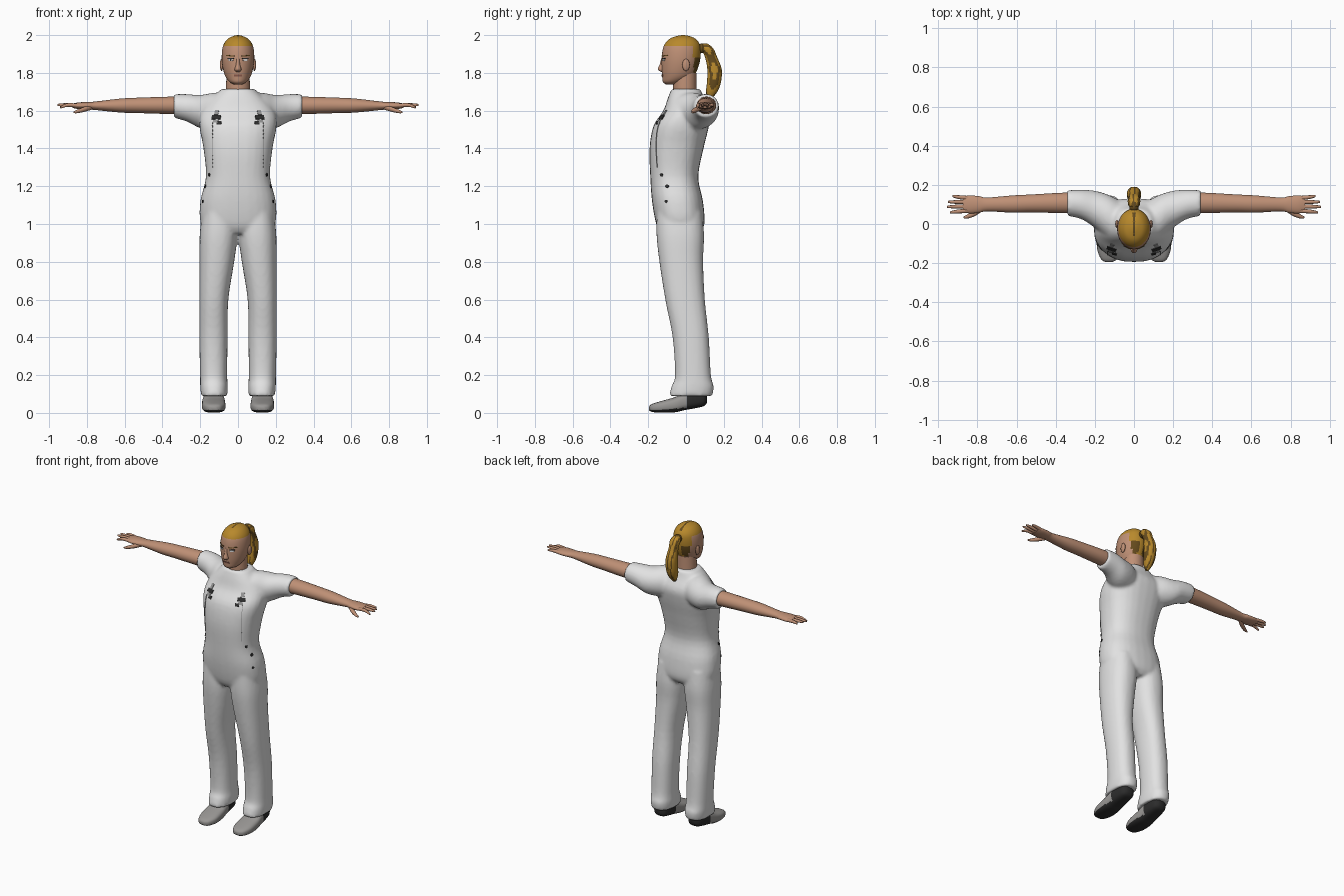
import bpy, bmesh, math
from mathutils import Matrix, Vector
from mathutils.bvhtree import BVHTree

if "Cube" in bpy.data.objects:
    bpy.data.objects.remove(bpy.data.objects["Cube"])


def material(name, r, g, b):
    m = bpy.data.materials.new(name)
    m.use_nodes = True
    m.diffuse_color = (r, g, b, 1)
    bsdf = m.node_tree.nodes["Principled BSDF"]
    bsdf.inputs["Base Color"].default_value = (r, g, b, 1)
    bsdf.inputs["Roughness"].default_value = 0.8
    return m


WHITE = material("white cloth", 0.76, 0.76, 0.76)
SKIN = material("skin", 0.52, 0.28, 0.18)
GOLD = material("golden hair", 0.48, 0.25, 0.025)
BROWN = material("dark hair", 0.13, 0.07, 0.012)
GREY = material("shoe grey", 0.32, 0.31, 0.3)
BLACK = material("black", 0.025, 0.025, 0.025)
LIP = material("lip", 0.25, 0.1, 0.07)
SEAM = material("seam grey", 0.3, 0.3, 0.3)
BOTH = (1, -1)


def finish(name, bm, *mats):
    bmesh.ops.recalc_face_normals(bm, faces=bm.faces)
    mesh = bpy.data.meshes.new(name)
    bm.to_mesh(mesh)
    bm.free()
    obj = bpy.data.objects.new(name, mesh)
    bpy.context.collection.objects.link(obj)
    for m in mats:
        mesh.materials.append(m)
    smooth(obj)
    return obj


def smooth(obj):
    bpy.ops.object.select_all(action="DESELECT")
    obj.select_set(True)
    bpy.context.view_layer.objects.active = obj
    bpy.ops.object.shade_smooth_by_angle(angle=math.radians(50))


def spline(stations, sub):
    """Smooth in-between stations along the loft."""
    s = [Vector(p) for p in stations]
    out = []
    for i in range(len(s) - 1):
        a, b, c, d = s[max(i - 1, 0)], s[i], s[i + 1], s[min(i + 2, len(s) - 1)]
        for k in range(sub):
            t = k / sub
            out.append(b + (c - a) * t / 2 + (a * 2 - b * 5 + c * 4 - d) * t * t / 2
                       + (b * 3 - a - c * 3 + d) * t ** 3 / 2)
    return out + [s[-1]]


def loft_into(bm, stations, axis="z", power=2, seg=28, sub=4, sides=(1,)):
    """Skin rings given as (position, centre a, centre b, radius a, radius b)."""
    def bend(v):
        return math.copysign(abs(v) ** (2 / power), v)
    for side in sides:
        rings = []
        for t, ca, cb, ra, rb in spline(stations, sub):
            ring = []
            for i in range(seg):
                ang = math.tau * i / seg
                a = ca + max(ra, 0.001) * bend(math.cos(ang))
                b = cb + max(rb, 0.001) * bend(math.sin(ang))
                x, y, z = {"z": (a, b, t), "x": (t, a, b), "y": (a, t, b)}[axis]
                ring.append(bm.verts.new((x * side, y, z)))
            rings.append(ring)
        for lo, hi in zip(rings, rings[1:]):
            for i in range(seg):
                j = (i + 1) % seg
                bm.faces.new((lo[i], lo[j], hi[j], hi[i]))
        bm.faces.new(rings[0])
        bm.faces.new(rings[-1])


def loft(name, stations, *mats, **options):
    bm = bmesh.new()
    loft_into(bm, stations, **options)
    return finish(name, bm, *mats)


def ball(name, loc, size, mat, sides=(1,)):
    bm = bmesh.new()
    for side in sides:
        place = Matrix.Translation((loc[0] * side, loc[1], loc[2]))
        bmesh.ops.create_uvsphere(bm, u_segments=16, v_segments=10, radius=1,
                                  matrix=place @ Matrix.Diagonal((*size, 1)))
    return finish(name, bm, mat)


def paint(obj, rule):
    for p in obj.data.polygons:
        p.material_index = rule(p.center)


def tree_of(obj):
    bpy.context.view_layer.update()
    return BVHTree.FromObject(obj, bpy.context.evaluated_depsgraph_get())


def plates(name, tree, spots, mat, from_side=False, disc=False):
    """Thin plates (across, height, width, tall) laid on a surface, both sides."""
    bm = bmesh.new()
    for across, z, w, h in spots:
        for side in BOTH:
            start = Vector((side, across, z)) if from_side else Vector((across * side, -1, z))
            aim = Vector((-side, 0, 0)) if from_side else Vector((0, 1, 0))
            hit, normal, _, _ = tree.ray_cast(start, aim)
            if hit is None:
                continue
            turn = normal.to_track_quat("Z", "Y").to_matrix().to_4x4()
            m = Matrix.Translation(hit) @ turn @ Matrix.Diagonal((w, h, 0.006, 1))
            if disc:
                bmesh.ops.create_cone(bm, cap_ends=True, segments=16, radius1=0.5,
                                      radius2=0.5, depth=1, matrix=m)
            else:
                bmesh.ops.create_cube(bm, size=1, matrix=m)
    return finish(name, bm, mat)


# Overalls: torso, sleeves and trouser legs fused into one cloth surface
bm = bmesh.new()
loft_into(bm, [(0.95, 0, -0.03, 0.12, 0.1), (1.0, 0, -0.03, 0.195, 0.128),
               (1.12, 0, -0.045, 0.2, 0.135), (1.25, 0, -0.062, 0.17, 0.127),
               (1.4, 0, -0.05, 0.183, 0.143), (1.52, 0, -0.025, 0.205, 0.147),
               (1.6, 0, 0.005, 0.195, 0.125), (1.67, 0, 0.0, 0.135, 0.095),
               (1.715, 0, 0.0, 0.088, 0.077)], power=2.4)
loft_into(bm, [(0.03, 0.0, 1.59, 0.09, 0.09), (0.12, 0.03, 1.595, 0.115, 0.1),
               (0.2, 0.075, 1.595, 0.095, 0.088), (0.27, 0.1, 1.615, 0.075, 0.073),
               (0.34, 0.107, 1.625, 0.066, 0.063)], axis="x", sides=BOTH)
loft_into(bm, [(0.09, 0.126, 0.025, 0.07, 0.115), (0.14, 0.127, 0.035, 0.073, 0.112),
               (0.2, 0.129, 0.037, 0.072, 0.095), (0.4, 0.13, 0.025, 0.075, 0.096),
               (0.6, 0.128, -0.005, 0.077, 0.105), (0.8, 0.112, -0.025, 0.092, 0.116),
               (0.94, 0.103, -0.03, 0.1, 0.126), (1.06, 0.1, -0.035, 0.09, 0.12)],
          power=2.3, sides=BOTH)
overalls = finish("overalls", bm, WHITE)
remesh = overalls.modifiers.new("fuse", "REMESH")
remesh.mode = "VOXEL"
remesh.voxel_size = 0.01
remesh.use_smooth_shade = True
relax = overalls.modifiers.new("relax", "SMOOTH")
relax.iterations = 6
cloth = tree_of(overalls)

# Buckles, bib seams and hip buttons
plates("buckle_plates", cloth, [(0.115, 1.565, 0.05, 0.025), (0.1, 1.535, 0.025, 0.02)], BLACK)
plates("buckle_straps", cloth, [(0.113, 1.59, 0.022, 0.03), (0.118, 1.545, 0.03, 0.018)], SEAM)
plates("bib_seams", cloth, [(0.135, 1.31 + 0.02 * i, 0.003, 0.02) for i in range(12)], SEAM)
plates("hip_buttons", cloth, [(-0.13, 1.26, 0.018, 0.018), (-0.1, 1.2, 0.02, 0.02),
                              (-0.105, 1.12, 0.016, 0.016)], BLACK, from_side=True, disc=True)

# Neck and head, with the hair painted on the crown and back
loft("neck", [(1.64, 0, 0.0, 0.062, 0.06), (1.71, 0, -0.006, 0.064, 0.062),
              (1.8, 0, -0.005, 0.06, 0.06)], SKIN)
head = loft("head", [(1.738, 0, -0.075, 0.02, 0.03), (1.752, 0, -0.067, 0.045, 0.055),
                     (1.78, 0, -0.044, 0.066, 0.082), (1.82, 0, -0.034, 0.079, 0.095),
                     (1.87, 0, -0.027, 0.086, 0.102), (1.92, 0, -0.023, 0.084, 0.101),
                     (1.955, 0, -0.02, 0.074, 0.091), (1.982, 0, -0.018, 0.052, 0.066),
                     (1.996, 0, -0.016, 0.022, 0.03), (2.0, 0, -0.016, 0.003, 0.004)],
            SKIN, GOLD, BROWN, seg=40, sub=5)


def hair_rule(c):
    if c.z > 1.945:
        return 2 if abs(c.x) < 0.005 and c.y > -0.06 else 1
    if c.y > 0.04 and c.z > 1.785:
        return 2 if c.z < 1.88 and abs(c.x) > 0.018 else 1
    return 0


paint(head, hair_rule)
face = tree_of(head)

# Face details
loft("nose", [(1.805, 0, -0.122, 0.012, 0.008), (1.818, 0, -0.125, 0.018, 0.024),
              (1.845, 0, -0.125, 0.011, 0.014), (1.88, 0, -0.122, 0.008, 0.008)], SKIN)
ball("ears", (0.087, 0.0, 1.842), (0.009, 0.02, 0.032), SKIN, BOTH)
plates("eye_whites", face, [(0.038, 1.868, 0.03, 0.01)], WHITE, disc=True)
plates("pupils", face, [(0.038, 1.869, 0.011, 0.011)], BLACK, disc=True)
plates("eyelids", face, [(0.038, 1.876, 0.034, 0.004)], BLACK)
plates("eyebrows", face, [(0.03, 1.889, 0.025, 0.006), (0.053, 1.891, 0.025, 0.005)], BROWN)
plates("lips", face, [(0.01, 1.786, 0.022, 0.009)], LIP)

# Ponytail with dark strands, and its tie
tail = loft("ponytail", [(1.955, 0, 0.1, 0.014, 0.014), (1.93, 0, 0.112, 0.032, 0.032),
                         (1.885, 0, 0.132, 0.028, 0.032), (1.82, 0, 0.151, 0.035, 0.038),
                         (1.75, 0, 0.148, 0.036, 0.037), (1.7, 0, 0.136, 0.028, 0.03),
                         (1.66, 0, 0.124, 0.01, 0.01)], GOLD, BROWN, power=2.2)
paint(tail, lambda c: int(math.sin(c.x * 260 + c.z * 14) > 0.55))
ball("hair_tie", (0, 0.085, 1.93), (0.024, 0.024, 0.026), BROWN)

# Bare arms running into the palms
loft("arms", [(0.27, 0.107, 1.627, 0.05, 0.047), (0.36, 0.108, 1.628, 0.052, 0.046),
              (0.52, 0.105, 1.628, 0.046, 0.041), (0.62, 0.102, 1.627, 0.044, 0.037),
              (0.75, 0.1, 1.626, 0.035, 0.023), (0.79, 0.1, 1.626, 0.042, 0.02),
              (0.84, 0.1, 1.626, 0.046, 0.018), (0.875, 0.102, 1.626, 0.039, 0.012)],
     SKIN, axis="x", sides=BOTH)

# Fingers and thumbs
bm = bmesh.new()
for y, tip_y, length, tip_z in [(0.068, 0.06, 0.075, 1.618), (0.09, 0.088, 0.09, 1.63),
                                (0.112, 0.113, 0.085, 1.632), (0.132, 0.142, 0.062, 1.628)]:
    x = 0.862
    loft_into(bm, [(x - 0.02, y, 1.626, 0.011, 0.011),
                   (x + length * 0.5, (y + tip_y) / 2, 1.63, 0.01, 0.01),
                   (x + length, tip_y, tip_z, 0.006, 0.006),
                   (x + length + 0.004, tip_y, tip_z, 0.002, 0.002)],
              axis="x", seg=10, sub=3, sides=BOTH)
loft_into(bm, [(0.77, 0.085, 1.62, 0.015, 0.014), (0.81, 0.058, 1.608, 0.016, 0.014),
               (0.85, 0.039, 1.596, 0.011, 0.01), (0.872, 0.034, 1.591, 0.004, 0.004)],
          axis="x", seg=10, sub=3, sides=BOTH)
finish("fingers", bm, SKIN)

# Shoes with dark heel and sole
shoes = loft("shoes", [(-0.195, 0.128, 0.024, 0.015, 0.01), (-0.18, 0.128, 0.026, 0.04, 0.021),
                       (-0.13, 0.128, 0.032, 0.06, 0.031), (-0.06, 0.129, 0.043, 0.062, 0.04),
                       (-0.01, 0.129, 0.06, 0.058, 0.046), (0.05, 0.128, 0.07, 0.053, 0.045),
                       (0.095, 0.127, 0.074, 0.043, 0.038), (0.112, 0.127, 0.075, 0.02, 0.02)],
             GREY, BLACK, axis="y", power=2.8, seg=32, sides=BOTH)
paint(shoes, lambda c: int(c.y > 0.005 or c.z < 0.016 + max(0, c.y + 0.1) * 0.12))
